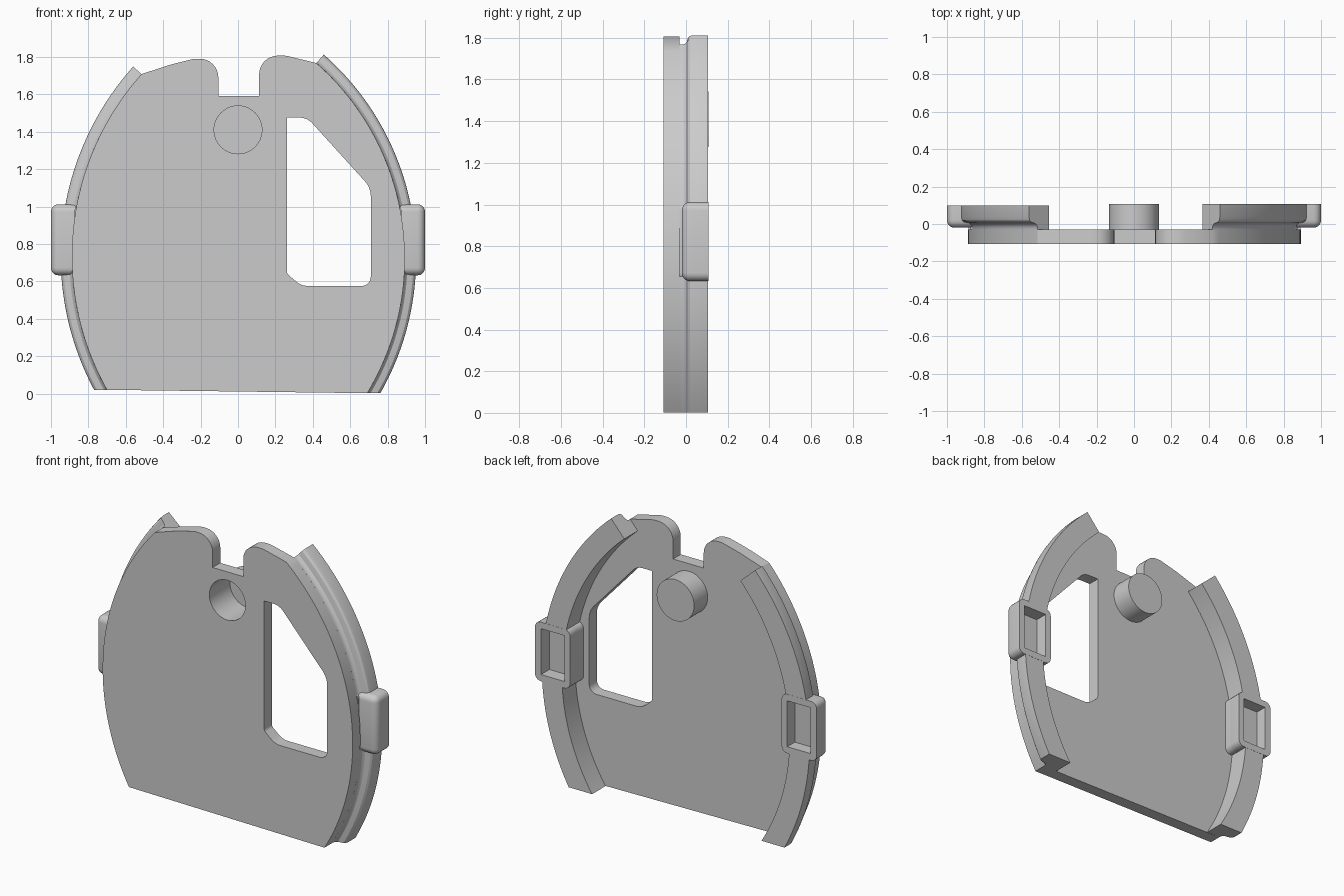
import bpy, bmesh, math
from mathutils import Vector

if "Cube" in bpy.data.objects:
    bpy.data.objects.remove(bpy.data.objects["Cube"], do_unlink=True)

COLOUR = (0.6, 0.6, 0.6, 1)
grey = bpy.data.materials.new("plain grey")
grey.use_nodes = True
grey.diffuse_color = COLOUR
grey.node_tree.nodes["Principled BSDF"].inputs["Base Color"].default_value = COLOUR

FRONT, BACK = -0.108, -0.03
BOSS_Z, HOLE_R, BOSS_R = 1.41, 0.128, 0.133

# Each side: mirror sign, arc centre (outward x, z), plate radius, bottom z, top end angle, rib back y
SIDES = {
    "left": (1, -0.499, 0.722, 1.391, 0.002, math.radians(48.7), 0.106),
    "right": (-1, -0.571, 0.7345, 1.459, 0.02, math.radians(41.85), 0.098),
}


def finish(name, bm):
    """Turn a bmesh into a smooth-shaded object with sharp edges kept."""
    bmesh.ops.remove_doubles(bm, verts=bm.verts, dist=0.0001)
    bmesh.ops.recalc_face_normals(bm, faces=bm.faces)
    mesh = bpy.data.meshes.new(name)
    bm.to_mesh(mesh)
    bm.free()
    mesh.materials.append(grey)
    obj = bpy.data.objects.new(name, mesh)
    bpy.context.collection.objects.link(obj)
    bpy.ops.object.select_all(action='DESELECT')
    obj.select_set(True)
    bpy.context.view_layer.objects.active = obj
    bpy.ops.object.shade_smooth_by_angle(angle=math.radians(30))


def fillet(prev, corner, nxt, radius, steps=8):
    """Points of a round arc replacing one corner."""
    p, c, n = Vector(prev), Vector(corner), Vector(nxt)
    u, v = (p - c).normalized(), (n - c).normalized()
    half = u.angle(v) / 2
    centre = c + (u + v).normalized() * radius / math.sin(half)
    start = (c + u * radius / math.tan(half) - centre).normalized()
    end = (c + v * radius / math.tan(half) - centre).normalized()
    return [centre + start.slerp(end, i / steps) * radius for i in range(steps + 1)]


def rounded(points):
    """Round every inner corner of a path of (x, z, radius)."""
    out = []
    for a, b, c in zip(points, points[1:], points[2:]):
        out += fillet(a[:2], b[:2], c[:2], b[2]) if b[2] else [Vector(b[:2])]
    return out


def arc(side, offset, low, high, steps=40):
    """Arc parallel to the plate edge; low and high are z cuts, high None is the radial end."""
    sign, cx, cz, radius, _, end, _ = SIDES[side]
    r = radius + offset
    a = math.asin((low - cz) / r)
    b = end if high is None else math.asin((high - cz) / r)
    return [Vector((sign * (cx + r * math.cos(a + (b - a) * i / steps)),
                    cz + r * math.sin(a + (b - a) * i / steps))) for i in range(steps + 1)]


# Plate: outline, window and round hole as one filled, extruded curve
edge_l = arc("left", 0, SIDES["left"][4], None)
edge_r = arc("right", 0, SIDES["right"][4], None)[::-1]
top = rounded([(*edge_l[-1], 0), (0.25, 1.808, 0.15), (0.113, 1.803, 0.1),
               (0.113, 1.592, 0), (-0.105, 1.592, 0), (-0.105, 1.79, 0.1),
               (-0.235, 1.79, 0.08), (-0.366, 1.757, 0.3), (*edge_r[0], 0)])
win = [(0.262, 1.475, 0), (0.37, 1.475, 0.09), (0.71, 1.1, 0.12),
       (0.71, 0.575, 0.05), (0.34, 0.575, 0.1), (0.262, 0.64, 0.03)]
window = rounded([win[-1]] + win + [win[0]])
hole = [Vector((HOLE_R * math.cos(t * math.tau / 64), BOSS_Z + HOLE_R * math.sin(t * math.tau / 64)))
        for t in range(64)]

curve = bpy.data.curves.new("plate_outline", 'CURVE')
curve.dimensions = '2D'
curve.fill_mode = 'BOTH'
curve.extrude = (BACK - FRONT) / 2
for loop in (edge_l + top + edge_r, window, hole):
    spline = curve.splines.new('POLY')
    spline.points.add(len(loop) - 1)
    for point, co in zip(spline.points, loop):
        point.co = (co.x, co.y, 0, 1)
    spline.use_cyclic_u = True
helper = bpy.data.objects.new("plate_outline", curve)
flat = bpy.data.meshes.new_from_object(helper)
flat.materials.clear()
bm = bmesh.new()
bm.from_mesh(flat)
for v in bm.verts:
    x, z, d = v.co
    v.co = (x, (FRONT + BACK) / 2 - d, z)
bpy.data.objects.remove(helper)
bpy.data.meshes.remove(flat)
finish("plate", bm)

# Hollow boss: thin cup behind the hole
bm = bmesh.new()
profile = [(HOLE_R, BACK), (HOLE_R, 0.1), (0, 0.1), (0, 0.108), (BOSS_R, 0.108), (BOSS_R, BACK)]
verts = [bm.verts.new((r, y, BOSS_Z)) for r, y in profile]
edges = [bm.edges.new((verts[i], verts[i - 1])) for i in (1, 2, 4, 5, 0)]
bmesh.ops.spin(bm, geom=verts + edges, cent=(0, 0, BOSS_Z), axis=(0, 1, 0),
               angle=math.tau, steps=64)
finish("boss", bm)


def rib(name, side, low, high):
    """Stepped section (offset from plate edge, y) swept along the side arc."""
    back = SIDES[side][6]
    section = [(-0.082, BACK), (-0.082, back), (0.06, back), (0.06, 0.035), (0.056, 0.02),
               (0.046, 0.01), (0.03, 0.006), (0.015, 0.003), (0.005, -0.006), (0, -0.018), (0, BACK)]
    bm = bmesh.new()
    rows = [[bm.verts.new((p.x, y, p.y)) for p in arc(side, offset, low, high)]
            for offset, y in section]
    for a, b in zip(rows, rows[1:] + rows[:1]):
        for i in range(len(a) - 1):
            bm.faces.new((a[i], a[i + 1], b[i + 1], b[i]))
    bm.faces.new([row[0] for row in rows])
    bm.faces.new([row[-1] for row in rows])
    finish(name, bm)


def box(x0, x1, y0, y1, z0, z1):
    bm = bmesh.new()
    bmesh.ops.create_cube(bm, size=1)
    for v in bm.verts:
        v.co = ((x0 + x1) / 2 + v.co.x * (x1 - x0), (y0 + y1) / 2 + v.co.y * (y1 - y0),
                (z0 + z1) / 2 + v.co.z * (z1 - z0))
    return bm


def round_edges(bm, chosen):
    bmesh.ops.bevel(bm, geom=chosen, offset=0.04, segments=5, profile=0.5, affect='EDGES')


def lug(side):
    """Rounded block with a rectangular pocket in its back."""
    sign = SIDES[side][0]
    y0, y1, z0, z1 = -0.02, SIDES[side][6] + 0.001, 0.632, 1.012
    bm = box(*sorted((sign * 0.75, sign * 1.0)), y0, y1, z0, z1)
    round_edges(bm, [e for e in bm.edges if not all(v.co.y > y1 - 0.001 for v in e.verts)])
    back = max(bm.faces, key=lambda f: f.calc_center_median().y)
    # Bridge the rounded back rim to a square pocket, then add its walls and floor
    rim = list(back.verts)
    bm.faces.remove(back)
    px = sorted((sign * 0.79, sign * 0.957))
    corners = [(px[0], 0.675), (px[1], 0.675), (px[1], 0.97), (px[0], 0.97)]
    mouth = [bm.verts.new((x, y1, z)) for x, z in corners]
    floor = [bm.verts.new((x, 0.022, z)) for x, z in corners]
    near = [min(range(4), key=lambda k: (mouth[k].co - v.co).length) for v in rim]
    for i, v in enumerate(rim):
        j = (i + 1) % len(rim)
        a, b = mouth[near[i]], mouth[near[j]]
        bm.faces.new((v, rim[j], a) if a == b else (v, rim[j], b, a))
    for k in range(4):
        n = (k + 1) % 4
        bm.faces.new((mouth[k], mouth[n], floor[n], floor[k]))
    bm.faces.new(floor)
    finish(side + "_lug", bm)
    # Foot joining the lug to the plate
    foot = box(*sorted((sign * 0.75, sign * 0.875)), BACK, 0.021, z0, z1)
    round_edges(foot, [e for e in foot.edges if abs(e.verts[0].co.y - e.verts[1].co.y) > 0.01])
    finish(side + "_lug_foot", foot)


for side, spec in SIDES.items():
    rib(side + "_lower_rib", side, spec[4], 0.655)
    rib(side + "_upper_rib", side, 0.99, None)
    lug(side)
